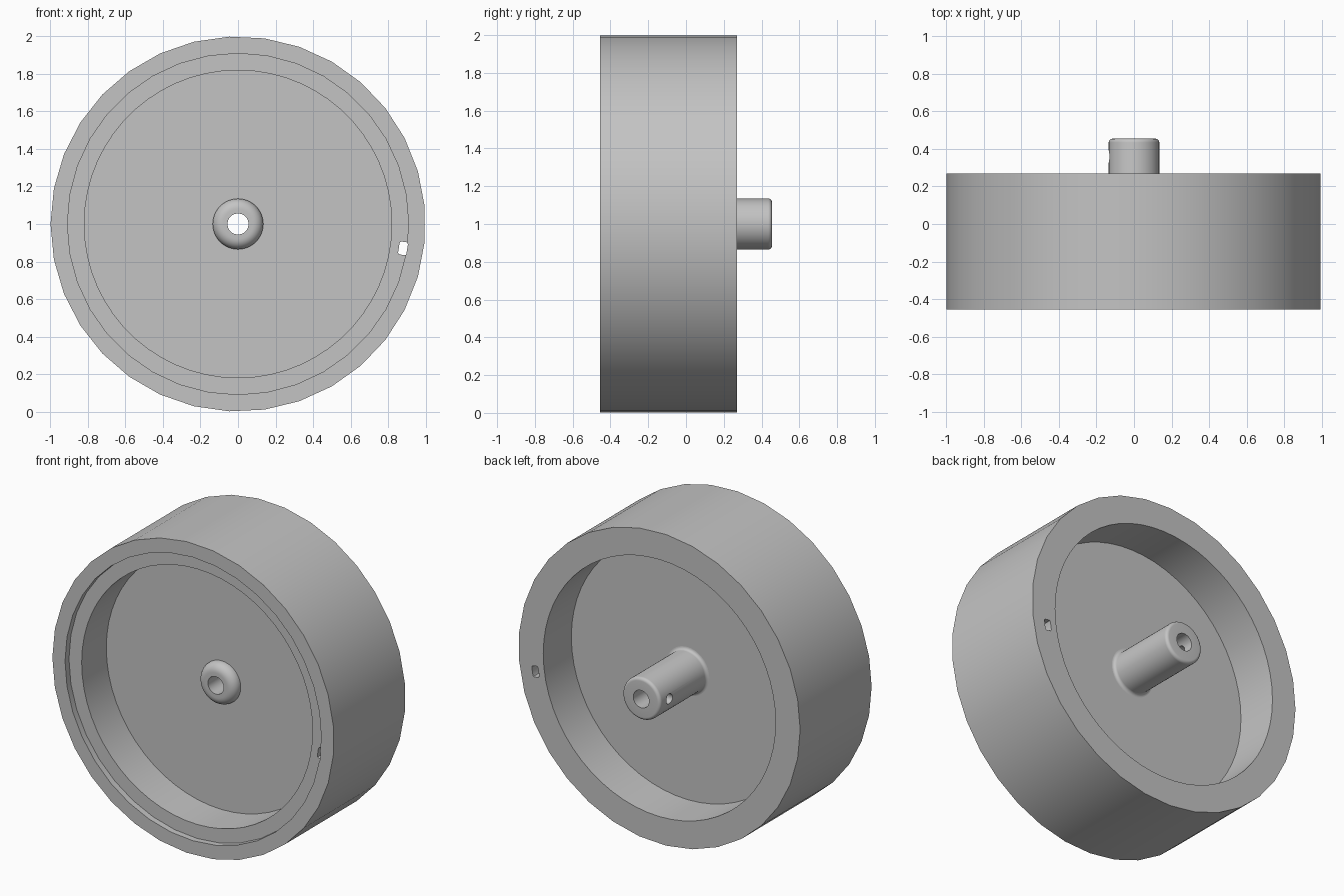
import bpy, bmesh
from math import radians, sin, cos, pi
from mathutils import Matrix, Vector

cube = bpy.data.objects.get("Cube")
if cube:
    bpy.data.objects.remove(cube, do_unlink=True)

CENTRE = Vector((0, 0, 1))
grey = bpy.data.materials.new("light grey")
grey.use_nodes = True
colour = (0.55, 0.55, 0.55, 1)
grey.diffuse_color = colour
grey.node_tree.nodes["Principled BSDF"].inputs["Base Color"].default_value = colour


def finish(bm, name):
    bmesh.ops.recalc_face_normals(bm, faces=bm.faces)
    mesh = bpy.data.meshes.new(name)
    bm.to_mesh(mesh)
    bm.free()
    mesh.materials.append(grey)
    obj = bpy.data.objects.new(name, mesh)
    bpy.context.collection.objects.link(obj)
    return obj


def disc(name, radius, y0, y1, sides):
    """Cylinder along y, with its first corner at -x."""
    bm = bmesh.new()
    place = (Matrix.Translation(CENTRE + Vector((0, (y0 + y1) / 2, 0)))
             @ Matrix.Rotation(pi / 2, 4, 'X') @ Matrix.Rotation(pi / 2, 4, 'Z'))
    bmesh.ops.create_cone(bm, cap_ends=True, segments=sides, radius1=radius,
                          radius2=radius, depth=y1 - y0, matrix=place)
    return finish(bm, name)


def lathe(name, profile, sides):
    """Spin a closed (radius, y) profile around the wheel axis."""
    bm = bmesh.new()
    rings = []
    for i in range(sides):
        a = 2 * pi * i / sides
        rings.append([bm.verts.new(CENTRE + Vector((r * cos(a), y, r * sin(a))))
                      for r, y in profile])
    n = len(profile)
    for i in range(sides):
        p, q = rings[i], rings[(i + 1) % sides]
        for j in range(n):
            k = (j + 1) % n
            bm.faces.new((p[j], p[k], q[k], q[j]))
    return finish(bm, name)


def arc(r, y, radius, start, end, steps=6):
    angles = [radians(start + (end - start) * i / steps) for i in range(steps + 1)]
    return [(r + radius * cos(a), y + radius * sin(a)) for a in angles]


def activate(obj):
    bpy.ops.object.select_all(action='DESELECT')
    obj.select_set(True)
    bpy.context.view_layer.objects.active = obj


def cut(obj, cutter):
    cutter.hide_render = True
    activate(obj)
    mod = obj.modifiers.new("cut", 'BOOLEAN')
    mod.operation = 'DIFFERENCE'
    mod.solver = 'EXACT'
    mod.object = cutter
    bpy.ops.object.modifier_apply(modifier=mod.name)
    bpy.data.objects.remove(cutter, do_unlink=True)


FRONT, BACK = -0.455, 0.27
WEB_FRONT, WEB_BACK = -0.165, -0.015

# Wheel: drum with a shallow front step, a pocket on each side and a hub seat
wheel = disc("wheel", 1, FRONT, BACK, 33)
cut(wheel, disc("step_cutter", 0.91, FRONT - 0.1, FRONT + 0.04, 36))
cut(wheel, disc("front_pocket_cutter", 0.82, FRONT - 0.1, WEB_FRONT, 60))
cut(wheel, disc("back_pocket_cutter", 0.825, WEB_BACK, BACK + 0.1, 60))
cut(wheel, disc("hub_seat_cutter", 0.11, -1, 1, 32))

# Small slot through the rim, with clipped corners
bm = bmesh.new()
bmesh.ops.create_cube(bm, size=1, matrix=Matrix.Diagonal((0.045, 2, 0.07, 1)))
long_edges = [e for e in bm.edges
              if abs(e.verts[0].co.y - e.verts[1].co.y) > 1]
bmesh.ops.bevel(bm, geom=long_edges, offset=0.01, segments=2, profile=0.5,
                affect='EDGES')
bm.transform(Matrix.Translation((0.88, 0, 0.87)) @ Matrix.Rotation(radians(9), 4, 'Y'))
cut(wheel, finish(bm, "slot_cutter"))

# Hub: rounded front collar, filleted shaft at the back, bored through
HUB, BORE, END = 0.135, 0.056, 0.455
profile = [(BORE, -0.225)]
profile += arc(HUB - 0.055, -0.17, 0.055, -90, 0, 8)
profile += [(HUB, -0.1)]
profile += arc(HUB + 0.02, WEB_BACK + 0.02, 0.02, 270, 180)
profile += arc(HUB - 0.02, END - 0.02, 0.02, 0, 90)
profile += [(BORE, END)]
hub = lathe("hub", profile, 48)

# Set screw hole from one side of the shaft into the bore
bm = bmesh.new()
bmesh.ops.create_cone(bm, cap_ends=True, segments=20, radius1=0.032, radius2=0.032,
                      depth=0.2, matrix=Matrix.Translation((-0.12, 0.36, 1))
                      @ Matrix.Rotation(pi / 2, 4, 'Y'))
cut(hub, finish(bm, "screw_hole_cutter"))

for part in (wheel, hub):
    activate(part)
    bpy.ops.object.shade_smooth_by_angle(angle=radians(30))
